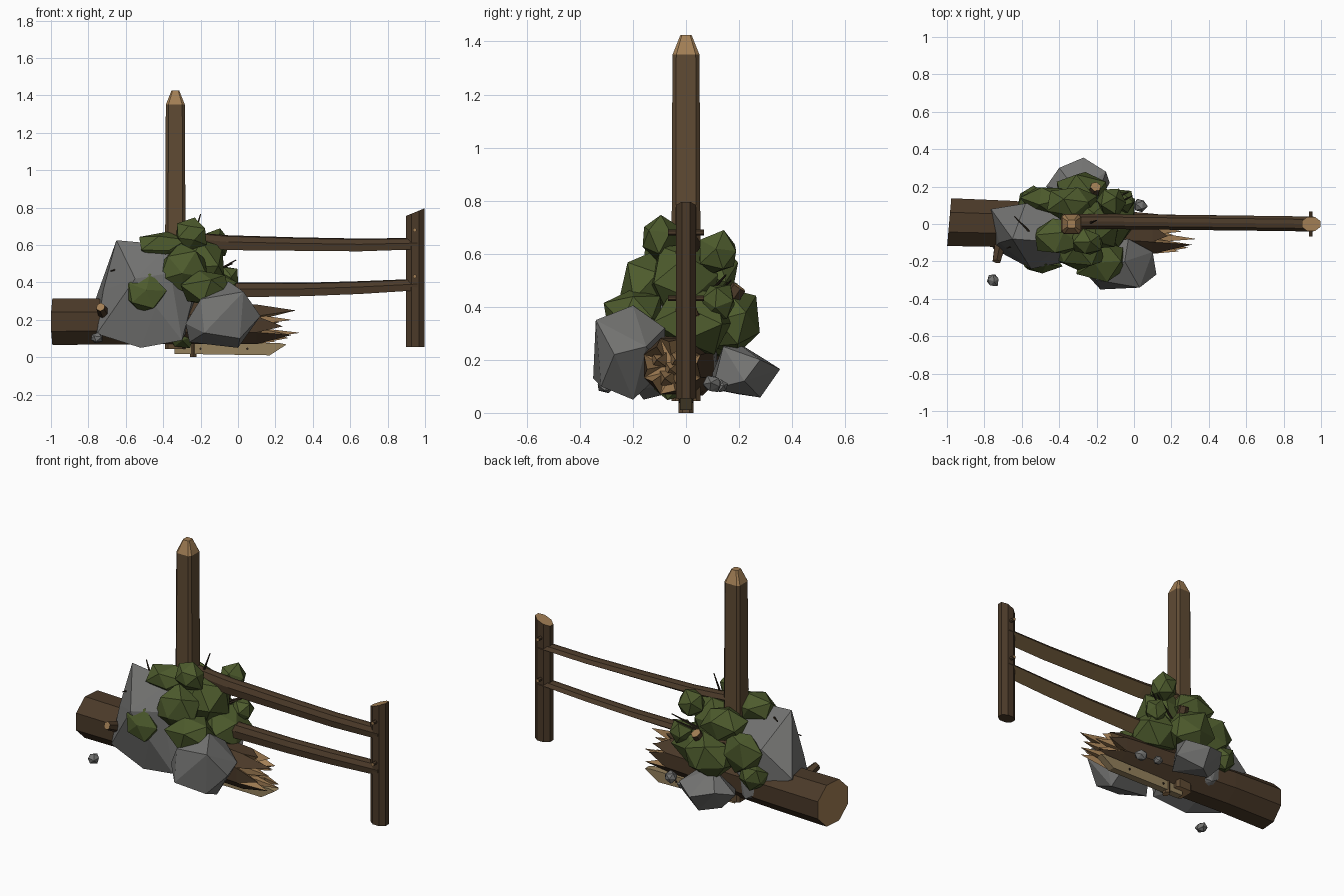
import bpy, bmesh, math, random
from mathutils import Vector

if "Cube" in bpy.data.objects:
    bpy.data.objects.remove(bpy.data.objects["Cube"])

random.seed(7)


def material(name, rgb):
    m = bpy.data.materials.new(name)
    m.diffuse_color = (*rgb, 1)
    m.use_nodes = True
    m.node_tree.nodes["Principled BSDF"].inputs["Base Color"].default_value = m.diffuse_color
    return m


BARK = material("bark", (.07, .042, .022))
POST = material("post_wood", (.115, .07, .034))
CUT = material("cut_wood", (.36, .21, .09))
PLANK = material("pale_plank", (.30, .22, .11))
SPLITWOOD = material("split_wood", (.22, .14, .06))
MOSS = material("moss", (.075, .105, .026))
STONE = material("stone", (.17, .17, .165))
TWIG = material("twig", (.03, .02, .012))


def finish(name, bm, *mats):
    bmesh.ops.recalc_face_normals(bm, faces=bm.faces)
    me = bpy.data.meshes.new(name)
    bm.to_mesh(me)
    bm.free()
    for m in mats:
        me.materials.append(m)
    ob = bpy.data.objects.new(name, me)
    bpy.context.collection.objects.link(ob)
    return ob


def loft(name, rings, mats, cut_segments=(), cut_caps=(0, 1), cut_sides=()):
    """Skin rings of points; second material marks the cut surfaces."""
    bm = bmesh.new()
    vs = [[bm.verts.new(p) for p in r] for r in rings]
    n = len(vs[0])
    for i in range(len(vs) - 1):
        for j in range(n):
            k = (j + 1) % n
            f = bm.faces.new((vs[i][j], vs[i][k], vs[i + 1][k], vs[i + 1][j]))
            f.material_index = int(i in cut_segments or j in cut_sides)
    for c, ring in enumerate((vs[0], vs[-1])):
        bm.faces.new(ring).material_index = int(c in cut_caps)
    return finish(name, bm, *mats)


def circle(n, phase=0.5):
    return [(math.cos(2 * math.pi * (i + phase) / n), math.sin(2 * math.pi * (i + phase) / n)) for i in range(n)]


def stick(name, a, b, r1, r2, mats, n=6):
    """Straight tapered rod between two points."""
    a, b = Vector(a), Vector(b)
    q = (b - a).to_track_quat('Z', 'Y')
    rings = [[p + q @ Vector((c * r, s * r, 0)) for c, s in circle(n)] for p, r in ((a, r1), (b, r2))]
    return loft(name, rings, mats)


def hull(name, pts, mat):
    bm = bmesh.new()
    for p in pts:
        bm.verts.new(p)
    bmesh.ops.convex_hull(bm, input=bm.verts)
    junk = [v for v in bm.verts if not v.link_faces]
    bmesh.ops.delete(bm, geom=junk, context='VERTS')
    return finish(name, bm, mat)


def lump(name, centre, size, mat, jitter=.14):
    """Faceted blob: a jittered icosahedron with a random turn."""
    bm = bmesh.new()
    bmesh.ops.create_icosphere(bm, subdivisions=1, radius=1.08)
    turn = Vector([random.uniform(-1, 1) for _ in range(3)]).to_track_quat('Z', 'Y')
    for v in bm.verts:
        p = turn @ v.co * random.uniform(1 - jitter, 1 + jitter)
        v.co = Vector([c + s * q for c, s, q in zip(centre, size, p)])
    return finish(name, bm, mat)


# Tall post with chamfered corners and a tapered cut top
def square(h, c):
    return [(h, c), (c, h), (-c, h), (-h, c), (-h, -c), (-c, -h), (c, -h), (h, -c)]


loft("tall_post", [[(-.335 + x, y, z) for x, y in square(h, h * .72)]
     for z, h in ((.045, .055), (.7, .054), (1.35, .051), (1.425, .021))],
     (POST, CUT), cut_segments=(2,))

# Short end post with a slanted top and pegs
loft("end_post", [[(.947 + .054 * x, .041 * y, z + slope * x) for x, y in circle(8)]
     for z, slope in ((.055, 0), (.42, 0), (.775, .022))], (BARK, CUT), cut_caps=(1,))
for z in (.68, .432):
    stick("rail_peg", (.945, -.068, z), (.945, .068, z), .011, .011, (BARK, CUT))

# Two sagging rails, rounded bark side and a split face turned down and back
SPLIT = [(-.9, -1), (1, .25), (.6, .85), (0, 1), (-.6, .85), (-1, .1)]


def rail(name, stations):
    loft(name, [[(x, y + .04 * a, z + .036 * s * b) for a, b in SPLIT] for x, y, z, s in stations],
         (BARK, SPLITWOOD), cut_sides=(0,))


rail("upper_rail", [(-.33, .015, .635, 1.1), (-.05, .012, .612, 1.1), (.3, .008, .605, 1),
                    (.65, .004, .6, .95), (.96, 0, .607, .85)])
rail("lower_rail", [(-.33, .015, .375, 1.1), (0, .012, .36, 1.1), (.35, .008, .362, 1),
                    (.65, .004, .372, .95), (.96, 0, .388, .85)])

# Fallen log with a broken right end
LOG = [(-.988, .01, .19, .138), (-.65, .0, .19, .134), (-.2, -.03, .18, .122), (.1, -.052, .176, .116)]
loft("fallen_log", [[(x + .012 * c * (x < -.9), y + r * c, z + r * .98 * s) for c, s in circle(8)]
     for x, y, z, r in LOG], (BARK, CUT))

# Splinters continuing each side of the log: bark outside, raw wood inside
RIM = [Vector((.1, -.052 + .116 * c, .176 + .114 * s)) for c, s in circle(8)]
CORE = Vector((.1, -.055, .176))
for i, reach in enumerate((.2, .18, .31, .24, .29, .2, .27, .22)):
    a, b = RIM[i], RIM[(i + 1) % 8]
    bm = bmesh.new()
    tip = a.lerp(b, .35 + .3 * (i % 2)).lerp(CORE, .12)
    tip.x = reach
    va, vb, vc, vt = [bm.verts.new(p) for p in (a, b, CORE.lerp((a + b) / 2, .3), tip)]
    bm.faces.new((va, vb, vt))
    for f in ((vb, vc, vt), (vc, va, vt), (va, vc, vb)):
        bm.faces.new(f).material_index = 1
    finish("rim_splinter", bm, BARK, CUT)
for y, z, x in ((-.07, .13, .325), (-.03, .2, .25), (-.1, .2, .28), (-.05, .165, .21), (-.02, .13, .2)):
    stick("inner_splinter", (.09, y, z), (x, y - .01, z), .04, .002, (CUT, CUT), 4)

# Branch stubs
stick("front_branch_stub", (-.71, -.08, .22), (-.735, -.2, .268), .036, .024, (BARK, CUT))
stick("back_branch_stub", (-.24, .08, .3), (-.205, .2, .475), .036, .03, (BARK, CUT))

# Pointed board under the log and its clamp
BOARD = [(-.34, .018), (.17, .01), (.26, .068), (.225, .075), (-.34, .075)]
loft("pointed_board", [[(x, y, z) for x, z in BOARD] for y in (-.022, .022)], (PLANK, PLANK))
loft("board_clamp", [[(-.24 + .02 * x, .028 * y, z) for x, y in circle(6)] for z in (0, .1)],
     (POST, CUT))
for x in (-.2, .05):
    stick("board_nail", (x, -.027, .045), (x, .027, .045), .007, .007, (TWIG, TWIG))

# Boulders
hull("large_boulder", [(-.65, -.08, .625), (-.37, -.1, .6), (-.58, .11, .44), (-.36, .08, .44),
     (-.765, .08, .3), (-.72, -.1, .36), (-.55, -.24, .42), (-.36, -.2, .45), (-.755, -.13, .125),
     (-.52, -.16, .05), (-.3, -.19, .09), (-.21, -.1, .44), (-.24, 0, .2), (-.48, .12, .12),
     (-.44, -.22, .27)], STONE)
hull("front_boulder", [(-.05, -.2, .405), (.03, -.34, .35), (-.2, -.3, .31), (.12, -.27, .22),
     (.1, -.15, .25), (-.03, -.08, .32), (-.28, -.24, .18), (-.26, -.2, .08), (0, -.2, .05),
     (-.18, -.35, .13), (.01, -.32, .1), (-.02, -.08, .16), (-.2, -.1, .2)], STONE)
hull("back_boulder", [(-.3, .17, .28), (-.27, .355, .165), (-.15, .28, .2), (-.13, .22, .12),
     (-.47, .2, .17), (-.4, .3, .2), (-.28, .28, .058), (-.38, .2, .07), (-.2, .1, .09),
     (-.4, .1, .15), (-.2, .14, .25)], STONE)

# Pebbles
for x, y, z, r in ((-.755, -.3, .103, .036), (.03, .1, .11, .038), (-.07, .13, .1, .03)):
    lump("pebble", (x, y, z), (r, r, r * .8), STONE)

# Moss mounds heaped around the post
for x, y, z, rx, ry, rz in (
        (-.25, -.1, .66, .085, .075, .08), (-.4, -.07, .59, .13, .1, .075),
        (-.5, -.2, .335, .11, .07, .1), (-.17, -.19, .37, .14, .11, .1),
        (-.2, .0, .5, .13, .13, .14), (-.12, .12, .6, .085, .085, .085),
        (-.27, .17, .34, .16, .11, .12), (-.54, .13, .28, .085, .07, .07),
        (-.33, .11, .53, .13, .09, .11), (-.3, -.15, .47, .13, .1, .12),
        (-.12, .03, .34, .14, .14, .12), (-.47, .12, .4, .12, .08, .12),
        (-.06, .12, .42, .065, .065, .065), (-.3, -.06, .11, .07, .07, .06)):
    lump("moss_mound", (x, y, z), (rx, ry, rz), MOSS)

# Twigs poking from the moss
for a, b in (((-.25, 0, .6), (-.2, .02, .765)), ((-.15, .08, .44), (-.01, .15, .52)),
             ((-.2, .1, .43), (-.03, .17, .5)), ((-.55, -.08, .5), (-.68, -.13, .46)),
             ((-.5, -.1, .55), (-.64, .04, .6))):
    stick("twig", a, b, .009, .003, (TWIG, TWIG), 5)
